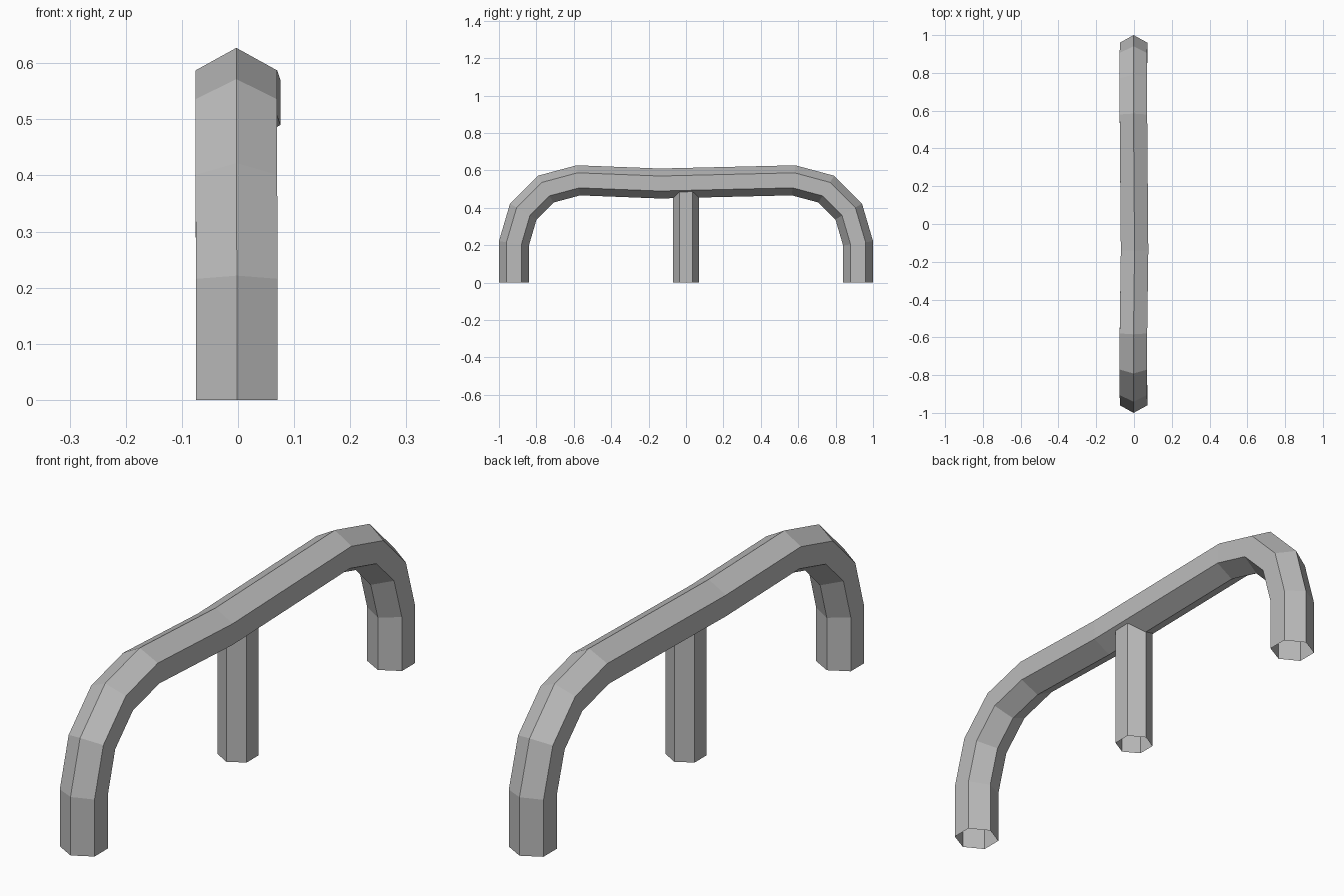
import bpy, bmesh, math
from mathutils import Vector

cube = bpy.data.objects.get("Cube")
if cube:
    bpy.data.objects.remove(cube, do_unlink=True)

SIDES = 6
X = Vector((1, 0, 0))

grey = bpy.data.materials.new("metal grey")
grey.use_nodes = True
colour = (0.5, 0.5, 0.5, 1)
grey.diffuse_color = colour
grey.node_tree.nodes["Principled BSDF"].inputs["Base Color"].default_value = colour


def hex_tube(name, path, radius, side_scale=1.0, turn=0.0):
    """Open-ended six-sided tube with mitred bends along a path in the YZ plane."""
    pts = [Vector(p) for p in path]
    bm = bmesh.new()
    rings = []
    for i, p in enumerate(pts):
        before = (p - pts[i - 1]).normalized() if i else None
        after = (pts[i + 1] - p).normalized() if i < len(pts) - 1 else None
        before, after = before or after, after or before
        tangent = (before + after).normalized()
        normal = X.cross(tangent).normalized()
        mitre = 1 / max(tangent.dot(before), 0.5)
        ring = []
        for k in range(SIDES):
            a = turn + k * math.tau / SIDES
            ring.append(bm.verts.new(p + normal * (radius * mitre * math.cos(a))
                                     + X * (radius * side_scale * math.sin(a))))
        rings.append(ring)
    for r, s in zip(rings, rings[1:]):
        for k in range(SIDES):
            j = (k + 1) % SIDES
            bm.faces.new((r[k], r[j], s[j], s[k]))
    # Point the walls outwards
    bm.normal_update()
    face = bm.faces[:][0]
    if face.normal.dot(face.calc_center_median() - (pts[0] + pts[1]) / 2) < 0:
        bmesh.ops.reverse_faces(bm, faces=bm.faces[:])
    mesh = bpy.data.meshes.new(name)
    bm.to_mesh(mesh)
    bm.free()
    mesh.materials.append(grey)
    obj = bpy.data.objects.new(name, mesh)
    bpy.context.collection.objects.link(obj)
    return obj


# Bent rail: one leg and bend, mirrored, joined by a slight sag near the middle
bend = [(-0.002, 0.92, 0), (-0.002, 0.92, 0.21), (-0.003, 0.87, 0.38),
        (-0.003, 0.75, 0.5), (-0.003, 0.575, 0.547)]
sag = [(0.003, -0.14, 0.53)]
front_bend = [(x, -y, z) for x, y, z in bend]
hex_tube("bent_rail", front_bend + sag + bend[::-1], 0.08, side_scale=1.05)

# Centre post, its top hidden inside the rail
hex_tube("centre_post", [(0, 0, 0), (0, 0, 0.5)], 0.07)
